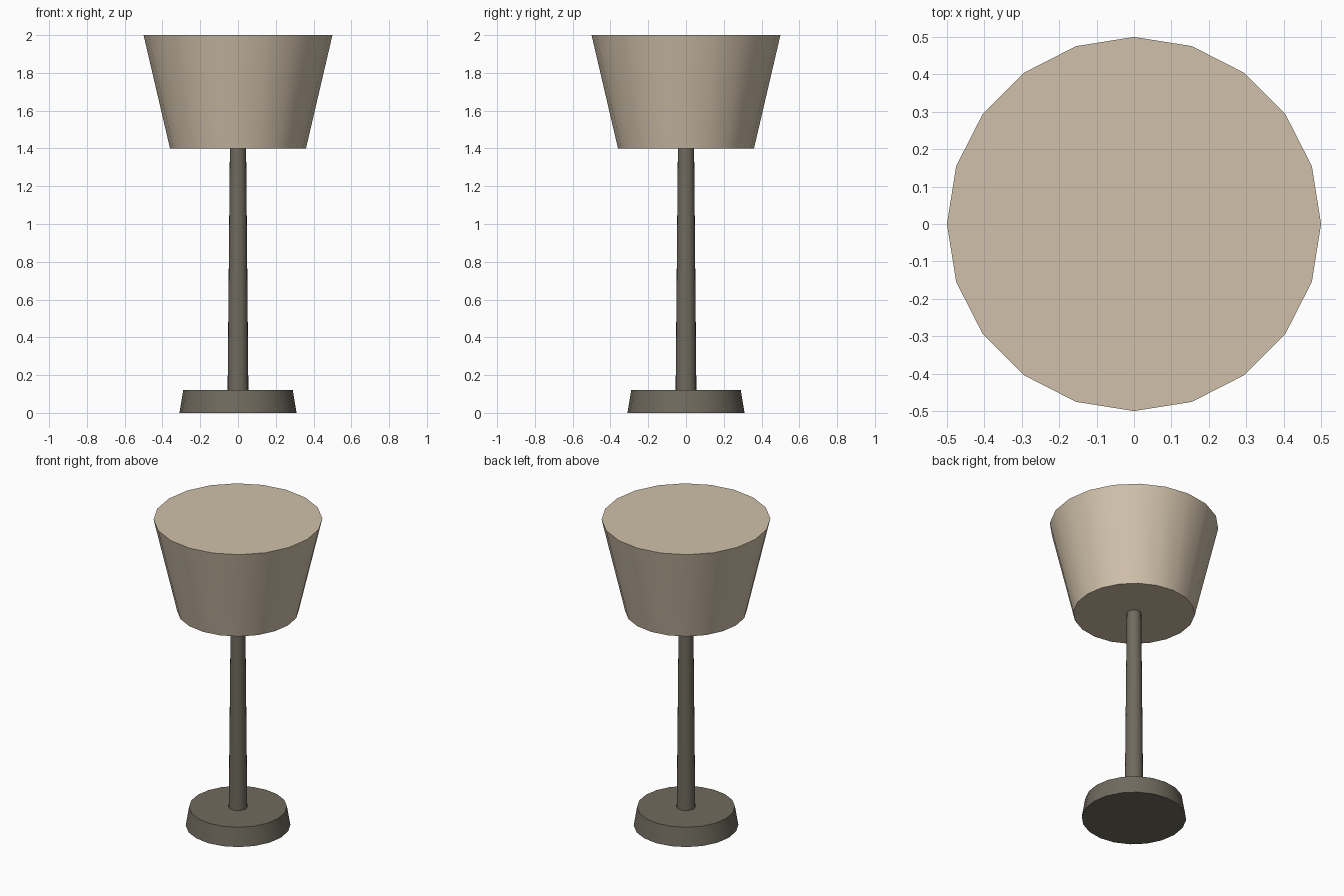
import bpy
import math

if "Cube" in bpy.data.objects:
    bpy.data.objects.remove(bpy.data.objects["Cube"])

SIDES = 20


def material(name, rgb):
    mat = bpy.data.materials.new(name)
    mat.diffuse_color = (*rgb, 1.0)
    mat.use_nodes = True
    mat.node_tree.nodes["Principled BSDF"].inputs["Base Color"].default_value = mat.diffuse_color
    return mat


def tapered(name, r_bottom, r_top, z0, z1, mat):
    """Upright capped cone section with a vertex on the +x and +y axes."""
    bpy.ops.mesh.primitive_cone_add(vertices=SIDES, radius1=r_bottom, radius2=r_top,
                                    depth=z1 - z0, location=(0, 0, (z0 + z1) / 2))
    obj = bpy.context.object
    obj.name = name
    obj.data.materials.append(mat)
    bpy.ops.object.shade_smooth_by_angle(angle=math.radians(35))
    return obj


metal = material("dark_metal", (0.16, 0.145, 0.112))
fabric = material("beige_fabric", (0.63, 0.53, 0.40))

# Foot, stem and solid shade stacked on one axis
tapered("lamp_base", 0.31, 0.29, 0.0, 0.12, metal)
tapered("lamp_stem", 0.055, 0.043, 0.12, 1.40, metal)
tapered("lamp_shade", 0.36, 0.50, 1.40, 2.0, fabric)
